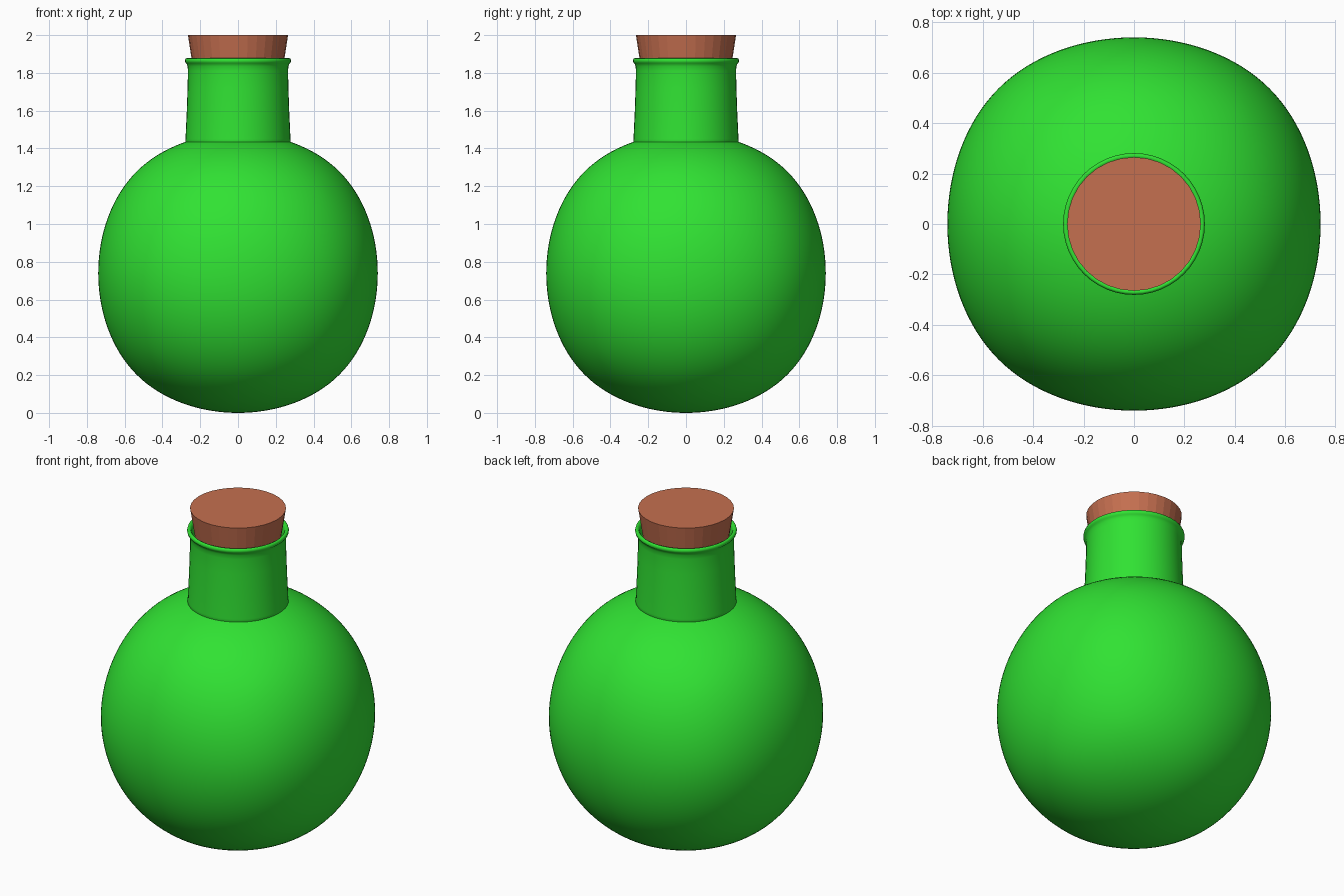
import bpy, bmesh, math

if "Cube" in bpy.data.objects:
    bpy.data.objects.remove(bpy.data.objects["Cube"])

def material(name, rgb):
    m = bpy.data.materials.new(name)
    m.diffuse_color = (*rgb, 1)
    m.use_nodes = True
    m.node_tree.nodes["Principled BSDF"].inputs["Base Color"].default_value = m.diffuse_color
    return m

green = material("green_glass", (0.03, 0.76, 0.033))
cork_brown = material("cork_brown", (0.56, 0.16, 0.08))

def lathe(name, profile, mat, closed=False, sides=32, smooth=True):
    """Spin (radius, z) points about z; open ends on the axis become caps."""
    bm = bmesh.new()
    rings = [[bm.verts.new((r * math.cos(2 * math.pi * i / sides),
                            r * math.sin(2 * math.pi * i / sides), z))
              for i in range(sides)] for r, z in profile]
    pairs = list(zip(rings, rings[1:]))
    if closed:
        pairs.append((rings[-1], rings[0]))
    else:
        bm.faces.new(rings[0])
        bm.faces.new(rings[-1])
    for a, b in pairs:
        for i in range(sides):
            j = (i + 1) % sides
            bm.faces.new((a[i], a[j], b[j], b[i]))
    bmesh.ops.recalc_face_normals(bm, faces=bm.faces)
    for f in bm.faces:
        f.smooth = smooth and len(f.verts) == 4
    me = bpy.data.meshes.new(name)
    bm.to_mesh(me)
    bm.free()
    me.materials.append(mat)
    ob = bpy.data.objects.new(name, me)
    bpy.context.collection.objects.link(ob)
    return ob

# Round body: a cube smoothed by subdivision, scaled to 1.48 across
bpy.ops.mesh.primitive_cube_add(size=2)
body = bpy.context.object
body.name = "bottle_body"
sub = body.modifiers.new("round", 'SUBSURF')
sub.levels = sub.render_levels = 5
bpy.ops.object.modifier_apply(modifier="round")
half = max(v.co.x for v in body.data.vertices)
for v in body.data.vertices:
    v.co *= 0.74 / half
    v.co.z += 0.74
body.data.materials.append(green)
bpy.ops.object.shade_smooth()

# Neck: tapered hollow tube with a small rolled lip
lathe("bottle_neck", [
    (0.281, 1.40), (0.278, 1.45), (0.271, 1.60), (0.267, 1.72), (0.265, 1.81),
    (0.267, 1.835), (0.273, 1.85), (0.279, 1.855), (0.281, 1.865),
    (0.278, 1.875), (0.271, 1.878), (0.262, 1.874), (0.255, 1.862),
    (0.248, 1.82), (0.248, 1.40)], green, closed=True, sides=48)

# Cork: tapered stopper pushed into the neck
lathe("cork_stopper", [(0.222, 1.72), (0.265, 2.0)], cork_brown, smooth=False)
